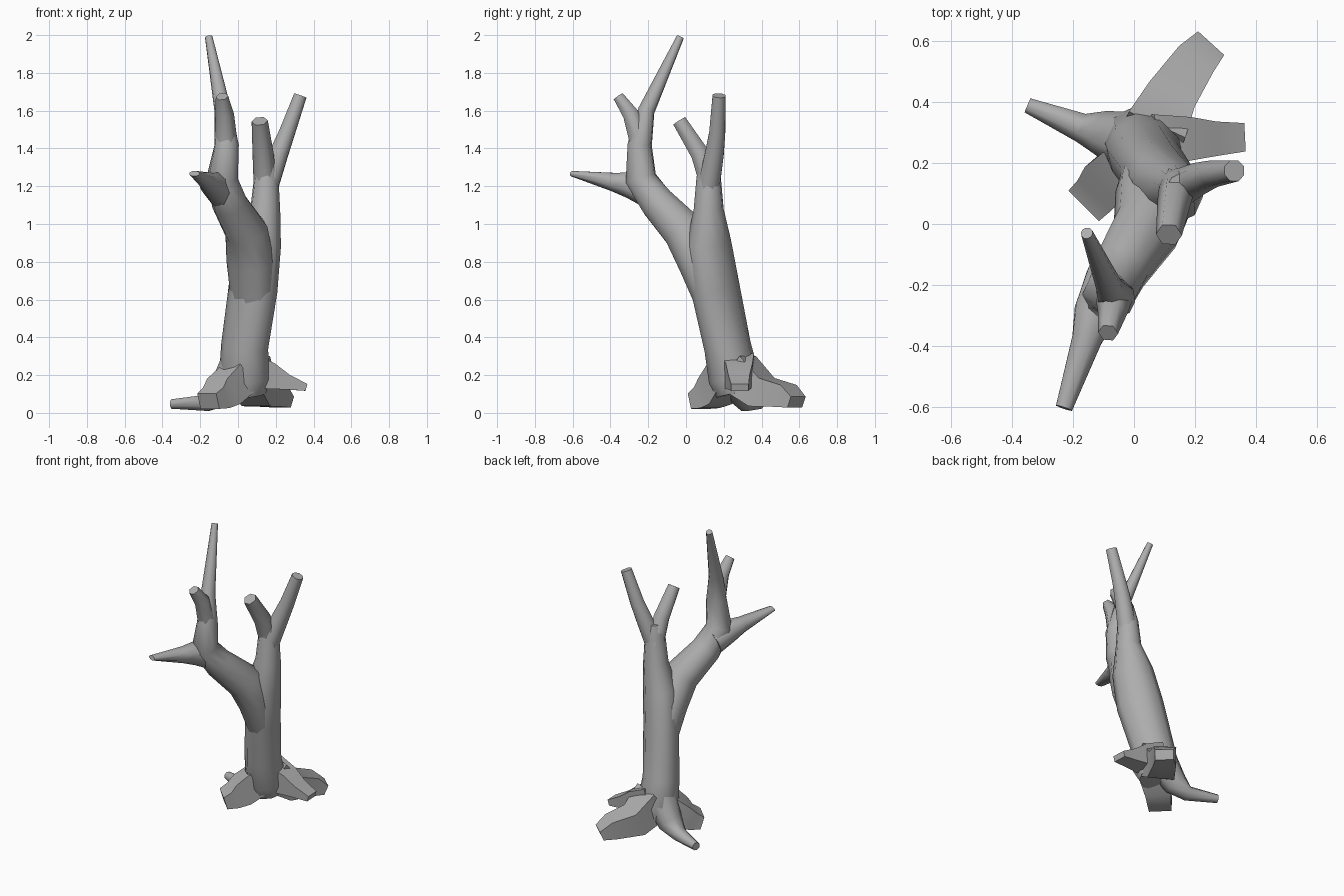
import bpy
import bmesh
from math import cos, sin, pi, radians
from mathutils import Vector

default_cube = bpy.data.objects.get("Cube")
if default_cube:
    bpy.data.objects.remove(default_cube, do_unlink=True)

# One plain grey bark colour
bark_colour = (0.42, 0.42, 0.42, 1)
bark = bpy.data.materials.new("grey bark")
bark.use_nodes = True
bark.diffuse_color = bark_colour
for node in bark.node_tree.nodes:
    if node.type == 'BSDF_PRINCIPLED':
        node.inputs["Base Color"].default_value = bark_colour

# Direction in which each limb's cross-section is stretched or flattened
DIAGONAL = Vector((1, -1, 0)).normalized()
UPRIGHT = Vector((1, 0, 0))
SPREADING = Vector((0, 0, 1))


def ring_direction(centres, index):
    """Average direction of the path on both sides of a ring."""
    direction = Vector()
    if index > 0:
        direction += (centres[index] - centres[index - 1]).normalized()
    if index < len(centres) - 1:
        direction += (centres[index + 1] - centres[index]).normalized()
    return direction.normalized()


def tapered_limb(name, reference, sides, *path):
    """Closed tube through (x, y, z, radius, optional flatness) points."""
    bm = bmesh.new()
    centres = [Vector(point[:3]) for point in path]
    rings = []
    for index, point in enumerate(path):
        along = ring_direction(centres, index)
        across = along.cross(reference).normalized()
        upward = across.cross(along).normalized()
        radius = point[3]
        flatness = point[4] if len(point) > 4 else 1
        ring = []
        for step in range(sides):
            angle = 2 * pi * (step + 0.5) / sides
            offset = across * cos(angle) + upward * sin(angle) * flatness
            ring.append(bm.verts.new(centres[index] + offset * radius))
        rings.append(ring)
    for lower, upper in zip(rings, rings[1:]):
        for step in range(sides):
            following = (step + 1) % sides
            bm.faces.new((lower[step], lower[following],
                          upper[following], upper[step]))
    bm.faces.new(rings[0])
    bm.faces.new(rings[-1])
    bmesh.ops.recalc_face_normals(bm, faces=bm.faces)
    mesh = bpy.data.meshes.new(name)
    bm.to_mesh(mesh)
    bm.free()
    for polygon in mesh.polygons:
        polygon.use_smooth = True
    mesh.set_sharp_from_angle(angle=radians(62))
    mesh.materials.append(bark)
    limb = bpy.data.objects.new(name, mesh)
    bpy.context.scene.collection.objects.link(limb)
    return limb


# Leaning trunk, oval in section, running on into the rear stem
tapered_limb("trunk", DIAGONAL, 10,
             (.04, .27, .1, .11), (.035, .255, .18, .13, 1.1),
             (.035, .22, .35, .114, 1.18), (.08, .155, .66, .11, 1.33),
             (.11, .12, .9, .108, 1.2), (.145, .12, 1.08, .08),
             (.15, .12, 1.25, .065), (.155, .12, 1.34, .045))

# Large front limb growing out of the trunk, ending in a tall spike
tapered_limb("front_limb", DIAGONAL, 10,
             (.08, .17, .57, .1, 1.25), (.065, .08, .8, .11, 1.25),
             (.045, -.01, .96, .115), (-.045, -.15, 1.11, .095),
             (-.085, -.24, 1.24, .085), (-.06, -.245, 1.42, .065),
             (-.08, -.21, 1.6, .045), (-.155, -.03, 1.99, .02))

# Forked twigs on the rear stem
tapered_limb("rear_twig_left", UPRIGHT, 8,
             (.155, .12, 1.2, .063), (.215, .15, 1.37, .054),
             (.258, .165, 1.48, .046), (.33, .175, 1.68, .037))
tapered_limb("rear_twig_front", UPRIGHT, 6,
             (.145, .13, 1.2, .062), (.133, .075, 1.37, .056),
             (.115, -.035, 1.545, .043))

# Side twigs on the front limb
tapered_limb("front_stub", UPRIGHT, 6,
             (-.065, -.25, 1.45, .06), (-.07, -.292, 1.58, .049),
             (-.085, -.358, 1.675, .033))
tapered_limb("front_spike", SPREADING, 8,
             (-.08, -.18, 1.16, .085), (-.127, -.29, 1.207, .075),
             (-.155, -.38, 1.222, .053), (-.23, -.605, 1.267, .03, .5))

# Spreading roots
tapered_limb("root_back", SPREADING, 4,
             (.05, .27, .22, .145), (.11, .4, .11, .12, .95),
             (.195, .53, .09, .1, .85), (.245, .585, .057, .082, .55))
tapered_limb("root_left", SPREADING, 4,
             (.05, .27, .23, .125), (.17, .28, .195, .1),
             (.26, .28, .163, .08, .72), (.36, .285, .135, .066, .4))
tapered_limb("root_right", SPREADING, 8,
             (.01, .26, .25, .11), (-.09, .295, .1, .08),
             (-.17, .315, .052, .052, .9), (-.35, .39, .047, .027))
tapered_limb("root_front", SPREADING, 4,
             (.01, .21, .19, .12), (-.075, .155, .115, .115),
             (-.115, .11, .08, .105, .8), (-.157, .068, .062, .1, .6))
